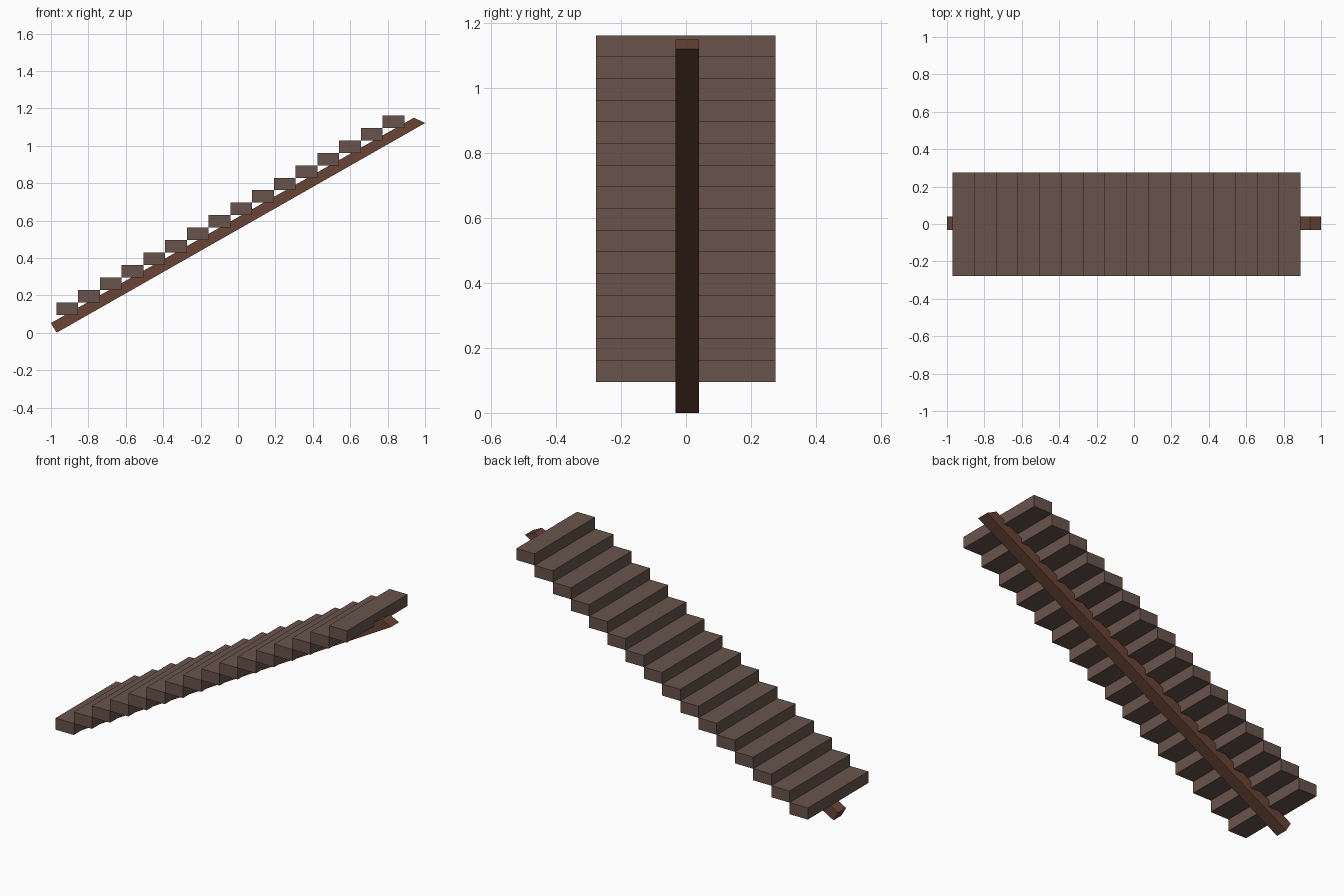
import bpy
import bmesh

if "Cube" in bpy.data.objects:
    bpy.data.objects.remove(bpy.data.objects["Cube"])


def material(name, rgb):
    def lin(c):
        c /= 255
        return c / 12.92 if c <= 0.04045 else ((c + 0.055) / 1.055) ** 2.4
    m = bpy.data.materials.new(name)
    m.diffuse_color = (*[lin(c) for c in rgb], 1)
    m.use_nodes = True
    m.node_tree.nodes["Principled BSDF"].inputs["Base Color"].default_value = m.diffuse_color
    return m


def extruded(name, profile, y0, y1, mat):
    """Extrude an x-z profile from y0 to y1."""
    bm = bmesh.new()
    face = bm.faces.new([bm.verts.new((x, y0, z)) for x, z in profile])
    ret = bmesh.ops.extrude_face_region(bm, geom=[face])
    verts = [v for v in ret["geom"] if isinstance(v, bmesh.types.BMVert)]
    bmesh.ops.translate(bm, verts=verts, vec=(0, y1 - y0, 0))
    bmesh.ops.recalc_face_normals(bm, faces=bm.faces)
    me = bpy.data.meshes.new(name)
    bm.to_mesh(me)
    bm.free()
    me.materials.append(mat)
    ob = bpy.data.objects.new(name, me)
    bpy.context.collection.objects.link(ob)
    return ob


tread_brown = material("tread brown", (104, 84, 75))
beam_brown = material("beam brown", (104, 68, 54))

# Sloping central beam
extruded("stringer_beam",
         [(-0.97, 0.0), (1.0, 1.121), (0.941, 1.15), (-1.0, 0.052)],
         -0.032, 0.04, beam_brown)

# Sixteen block treads, each meeting the next corner to corner
COUNT, RUN, RISE = 16, 0.1163, 0.0667
for i in range(COUNT):
    x, z = -0.971 + i * RUN, 0.095 + i * RISE
    extruded(f"tread_{i + 1:02d}",
             [(x, z), (x + RUN, z), (x + RUN, z + RISE), (x, z + RISE)],
             -0.277, 0.276, tread_brown)
